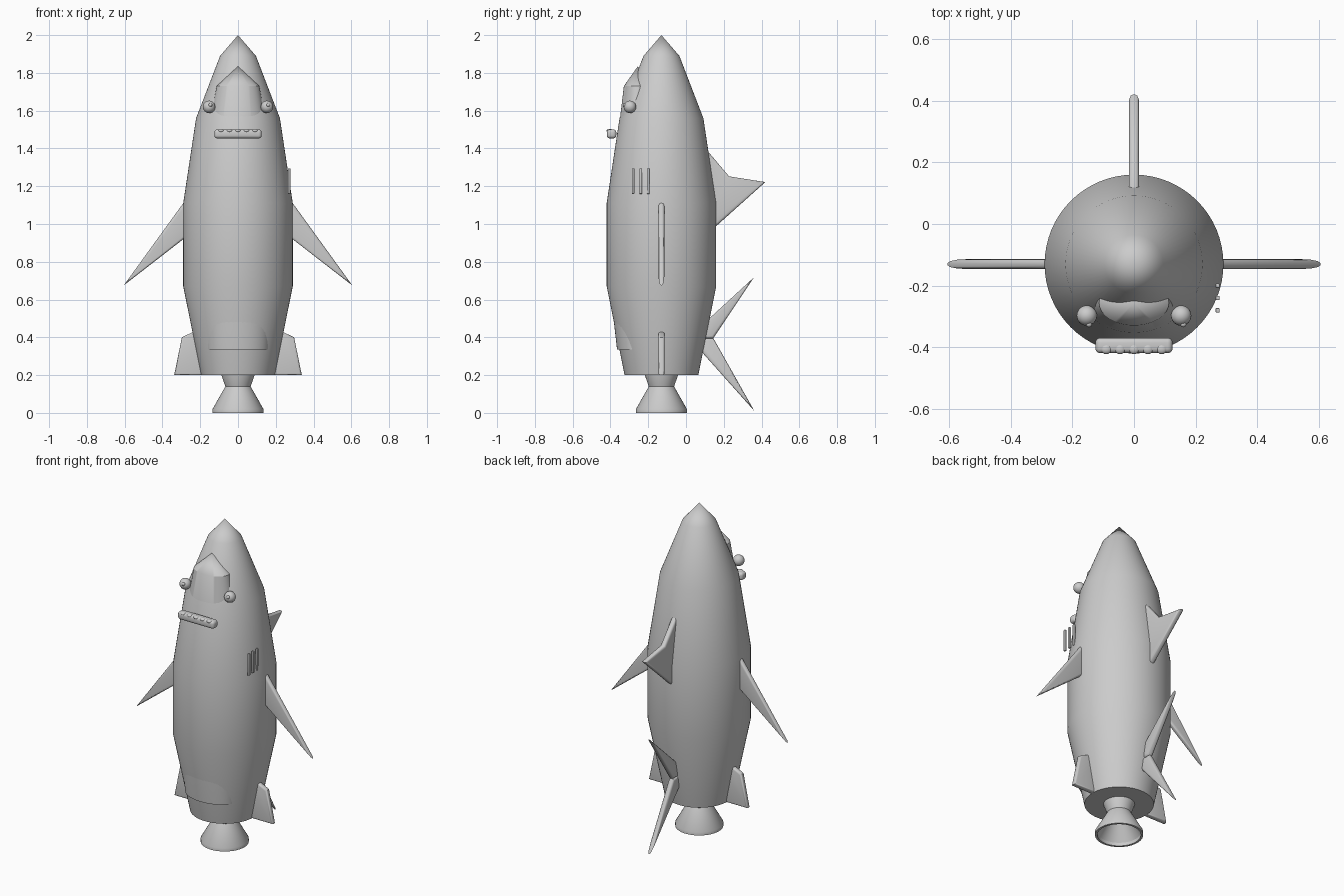
import bpy, bmesh, math
from mathutils import Vector, Matrix

if "Cube" in bpy.data.objects:
    bpy.data.objects.remove(bpy.data.objects["Cube"])

grey = bpy.data.materials.new("plain grey")
grey.diffuse_color = (0.6, 0.6, 0.6, 1)
grey.use_nodes = True
grey.node_tree.nodes["Principled BSDF"].inputs["Base Color"].default_value = grey.diffuse_color
CY = -0.13  # depth of the body axis


def finish(name, bm, angle=30):
    bmesh.ops.recalc_face_normals(bm, faces=bm.faces[:])
    me = bpy.data.meshes.new(name)
    bm.to_mesh(me)
    bm.free()
    me.materials.append(grey)
    ob = bpy.data.objects.new(name, me)
    bpy.context.collection.objects.link(ob)
    bpy.ops.object.select_all(action='DESELECT')
    ob.select_set(True)
    bpy.context.view_layer.objects.active = ob
    bpy.ops.object.shade_smooth_by_angle(angle=math.radians(angle))
    return ob


def loft(name, rings, cy, n=64):
    """Stack of ellipses (rx, ry, z); a zero radius makes a point."""
    bm = bmesh.new()
    prev = None
    for i, (rx, ry, z) in enumerate(rings):
        if rx == 0:
            ring = [bm.verts.new((0, cy, z))] * n
        else:
            ring = [bm.verts.new((rx * math.cos(2 * math.pi * k / n),
                                  cy + ry * math.sin(2 * math.pi * k / n), z)) for k in range(n)]
        if prev:
            for k in range(n):
                quad = [prev[k], prev[(k + 1) % n], ring[(k + 1) % n], ring[k]]
                bm.faces.new(list(dict.fromkeys(quad)))
        prev = ring
    return finish(name, bm)


def fin(name, pts, place, half, bevel=0.013):
    """Flat outline given thickness, with rounded rims."""
    bm = bmesh.new()
    face = bm.faces.new([bm.verts.new(place(a, b, -half)) for a, b in pts])
    ext = bmesh.ops.extrude_face_region(bm, geom=[face])
    top = [v for v in ext["geom"] if isinstance(v, bmesh.types.BMVert)]
    bmesh.ops.translate(bm, verts=top, vec=Vector(place(0, 0, half)) - Vector(place(0, 0, -half)))
    bmesh.ops.recalc_face_normals(bm, faces=bm.faces[:])
    thick = Vector(place(0, 0, 1)) - Vector(place(0, 0, 0))
    rims = [e for e in bm.edges
            if abs((e.verts[0].co - e.verts[1].co).normalized().dot(thick)) < 0.5]
    bmesh.ops.bevel(bm, geom=rims, offset=bevel, segments=3, profile=0.5,
                    affect='EDGES', clamp_overlap=False)
    return finish(name, bm, 40)


def ball(name, loc, size, seg=24):
    bm = bmesh.new()
    bmesh.ops.create_uvsphere(bm, u_segments=seg, v_segments=seg // 2, radius=1,
                              matrix=Matrix.Translation(loc) @ Matrix.Diagonal((*size, 1)))
    return finish(name, bm, 60)


def box(name, loc, size, bevel):
    bm = bmesh.new()
    bmesh.ops.create_cube(bm, size=1,
                          matrix=Matrix.Translation(loc) @ Matrix.Diagonal((*size, 1)))
    bmesh.ops.bevel(bm, geom=bm.edges[:], offset=bevel, segments=4, profile=0.5, affect='EDGES')
    return finish(name, bm, 40)


# Hull: faceted profile, round section
hull = [(0, 0.2), (0.195, 0.2), (0.29, 0.67), (0.29, 1.11), (0.222, 1.56), (0.095, 1.89), (0, 2.0)]
loft("hull", [(r, r, z) for r, z in hull], CY)

# Belly: slim inner body that pokes out at brow and tail
loft("belly", [(0, 0, 0.335), (0.166, 0.11, 0.335), (0.2, 0.155, 0.73), (0.2, 0.155, 1.09),
               (0.16, 0.105, 1.47), (0.113, 0.074, 1.73), (0, 0, 1.835)], -0.255)

# Hollow engine nozzle
nozzle = [(0, 0.22), (0.09, 0.22), (0.088, 0.2), (0.067, 0.14), (0.135, 0.02), (0.135, 0.0),
          (0.122, 0.0), (0.122, 0.02), (0.055, 0.13), (0, 0.13)]
loft("engine_nozzle", [(r, r, z) for r, z in nozzle], CY)

# Mirrored side parts
for s, side in ((-1, "left"), (1, "right")):
    place = lambda a, b, t: (s * a, CY + t, b)
    fin(side + "_side_fin", [(0.25, 1.145), (0.29, 1.11), (0.605, 0.675), (0.25, 0.95)], place, 0.016)
    fin(side + "_base_fin", [(0.15, 0.2), (0.338, 0.2), (0.297, 0.4), (0.235, 0.43), (0.15, 0.43)],
        place, 0.016, 0.01)
    ball(side + "_eye", (s * 0.153, -0.297, 1.62), (0.033,) * 3)
    ball(side + "_pupil", (s * 0.153 + 0.007, -0.325, 1.63), (0.01,) * 3, 16)

# Back and tail fins
back = lambda a, b, t: (t, a, b)
fin("back_fin", [(0.09, 1.41), (0.12, 1.38), (0.228, 1.252), (0.42, 1.222), (0.15, 0.98), (0.09, 0.98)],
    back, 0.017)
fin("upper_tail_fin", [(0.08, 0.46), (0.36, 0.718), (0.145, 0.395), (0.08, 0.395)], back, 0.017)
fin("lower_tail_fin", [(0.05, 0.395), (0.145, 0.395), (0.362, 0.01), (0.05, 0.36)], back, 0.017)

# Mouth with teeth
box("mouth", (0, -0.394, 1.477), (0.25, 0.05, 0.048), 0.016)
for k in range(5):
    ball("tooth_%d" % (k + 1), ((k - 2) * 0.045, -0.405, 1.494), (0.018, 0.017, 0.01), 16)

# Gill slits on the right flank
for k in range(3):
    box("gill_%d" % (k + 1), (0.271, -0.28 + k * 0.04, 1.227), (0.013, 0.014, 0.135), 0.003)
